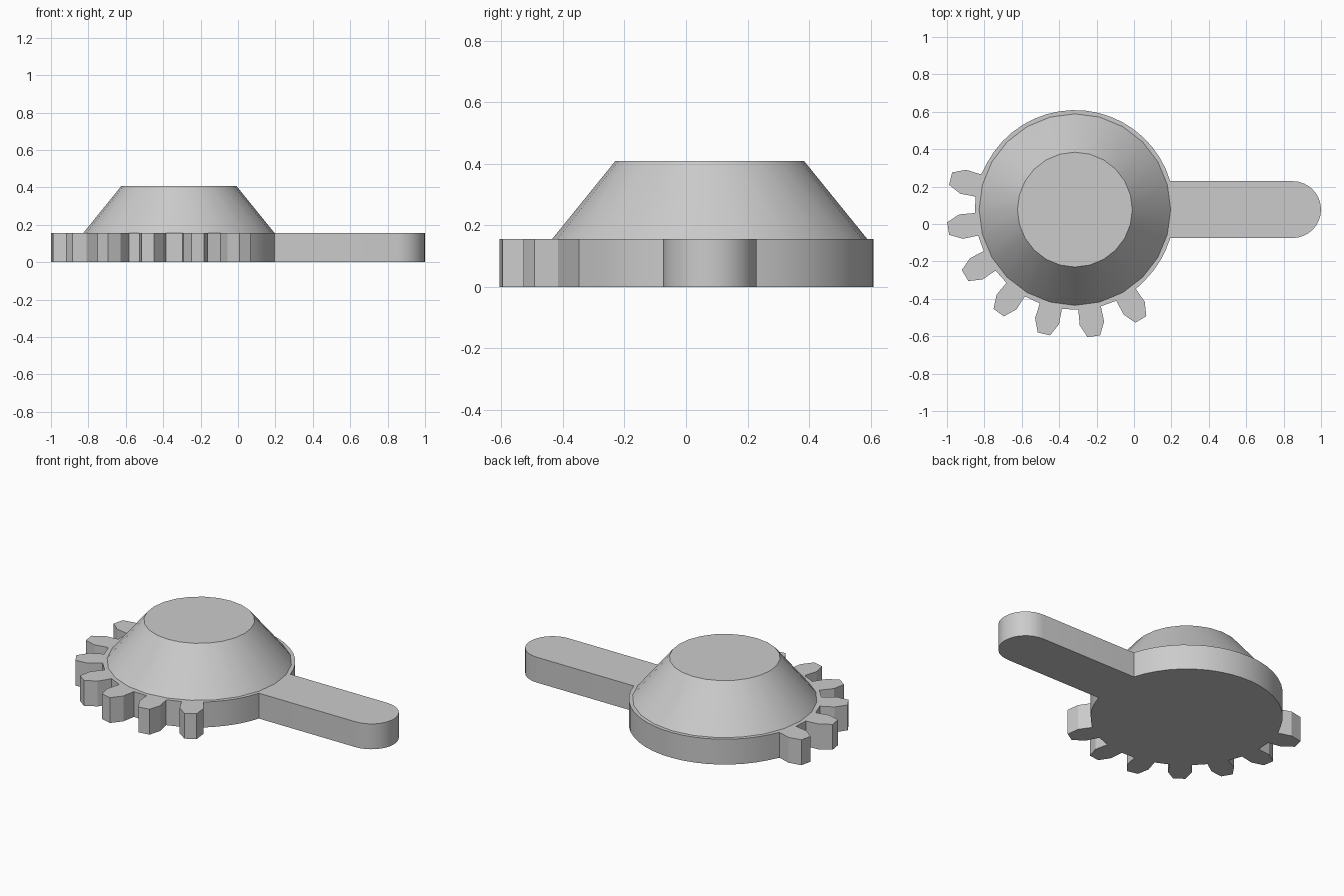
import bpy, bmesh
from math import radians, degrees, sin, cos, asin, atan2, hypot, pi

cube = bpy.data.objects.get("Cube")
if cube:
    bpy.data.objects.remove(cube, do_unlink=True)

CX, CY = -0.316, 0.077      # hub centre
DISC_R, PLATE_H = 0.532, 0.155
ARM_HALF = 0.152
TOOTH_PITCH, TOOTH_FIRST, TOOTH_COUNT = 22.5, 166.0, 7

grey = bpy.data.materials.new("plain grey")
grey.use_nodes = True
colour = (0.6, 0.6, 0.6, 1)
grey.diffuse_color = colour
grey.node_tree.nodes["Principled BSDF"].inputs["Base Color"].default_value = colour


def make_object(name, bm, angle):
    bmesh.ops.recalc_face_normals(bm, faces=bm.faces)
    mesh = bpy.data.meshes.new(name)
    bm.to_mesh(mesh)
    bm.free()
    mesh.materials.append(grey)
    obj = bpy.data.objects.new(name, mesh)
    bpy.context.collection.objects.link(obj)
    bpy.ops.object.select_all(action="DESELECT")
    obj.select_set(True)
    bpy.context.view_layer.objects.active = obj
    bpy.ops.object.shade_smooth_by_angle(angle=radians(angle))
    return obj


def polar(r, degs):
    return CX + r * cos(radians(degs)), CY + r * sin(radians(degs))


def arc(start, end, step=7.5):
    n = max(1, round((end - start) / step))
    return [polar(DISC_R, start + (end - start) * i / n) for i in range(n + 1)]


# Tooth half profile: radius and half width from root to tip
tooth_half = [(DISC_R, 0.061), (0.615, 0.066), (0.685, 0.034)]
tooth = [(r, -w) for r, w in tooth_half] + [(r, w) for r, w in reversed(tooth_half)]
root_half = degrees(atan2(0.061, DISC_R))

# Plate outline: round back, toothed sector, then the rounded arm
arm_angle = degrees(asin(ARM_HALF / DISC_R))
centres = [TOOTH_FIRST + TOOTH_PITCH * i for i in range(TOOTH_COUNT)]
outline = arc(arm_angle, centres[0] - root_half)[:-1]
for c in centres:
    outline += [polar(hypot(r, w), c + degrees(atan2(w, r))) for r, w in tooth]
outline += arc(centres[-1] + root_half, 360 - arm_angle)[1:]
for i in range(17):
    a = -pi / 2 + pi * i / 16
    outline.append((1 - ARM_HALF + ARM_HALF * cos(a), CY + ARM_HALF * sin(a)))

bm = bmesh.new()
base = bm.faces.new([bm.verts.new((x, y, 0)) for x, y in outline])
top = bmesh.ops.extrude_face_region(bm, geom=[base])
bmesh.ops.translate(bm, vec=(0, 0, PLATE_H),
                    verts=[v for v in top["geom"] if isinstance(v, bmesh.types.BMVert)])
make_object("geared_plate_with_arm", bm, 20)

# Tapered hub on top of the plate
HUB_TOP = 0.408
bm = bmesh.new()
bmesh.ops.create_cone(bm, cap_ends=True, segments=24, radius1=0.512, radius2=0.307,
                      depth=HUB_TOP - PLATE_H)
bmesh.ops.translate(bm, verts=bm.verts, vec=(CX, CY, (HUB_TOP + PLATE_H) / 2))
make_object("tapered_hub", bm, 30)
